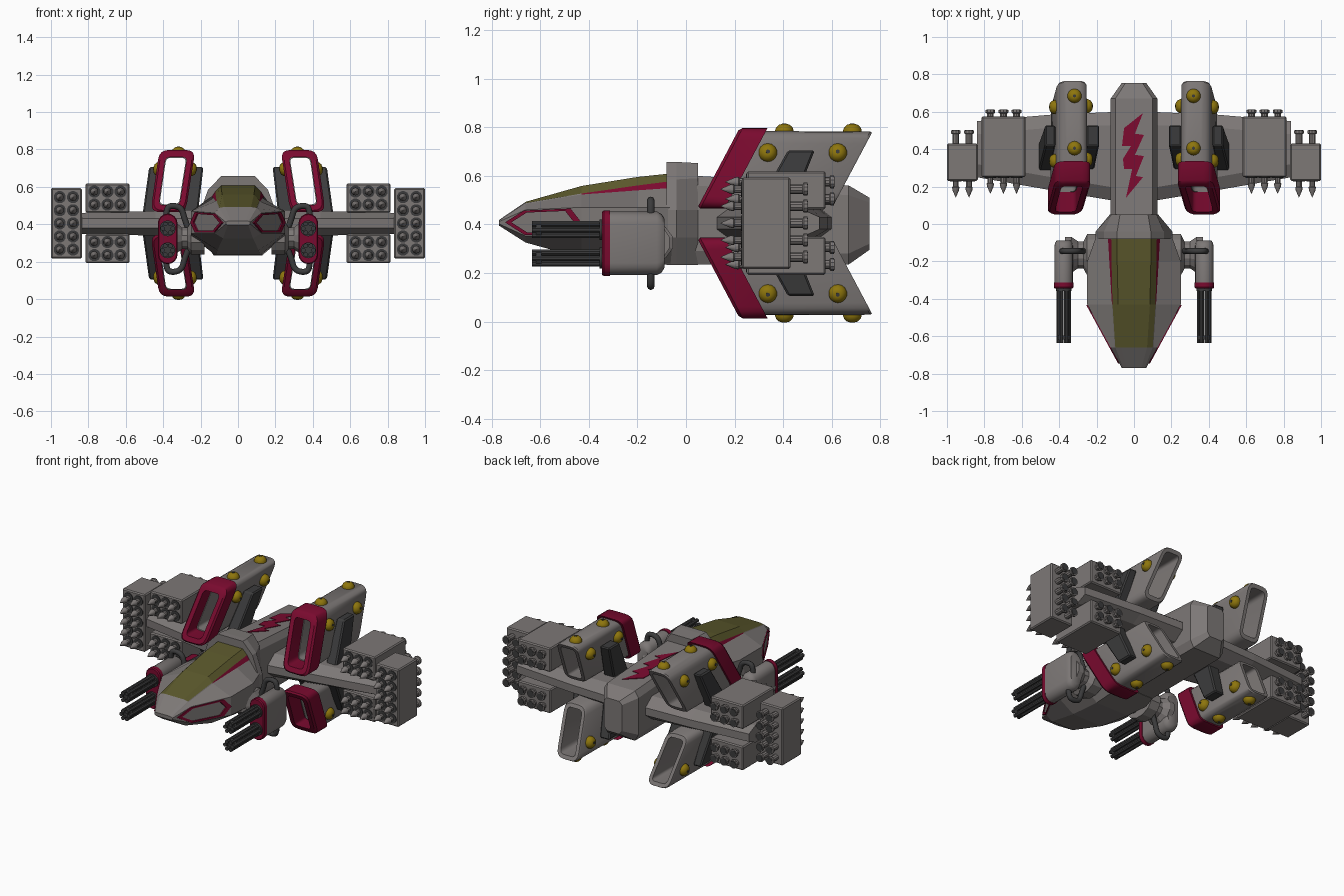
import bpy, bmesh, math
from mathutils import Vector as V

if "Cube" in bpy.data.objects:
    bpy.data.objects.remove(bpy.data.objects["Cube"])

ZC = 0.405  # height of the mirror plane for the engines and launchers


def mat(name, c):
    m = bpy.data.materials.new(name)
    m.diffuse_color = (*c, 1)
    m.use_nodes = True
    m.node_tree.nodes["Principled BSDF"].inputs["Base Color"].default_value = m.diffuse_color
    return m


GREY = mat("hull_grey", (0.205, 0.188, 0.183))
RED = mat("crimson", (0.195, 0.003, 0.028))
DARK = mat("dark_metal", (0.044, 0.044, 0.045))
GOLD = mat("gold", (0.27, 0.18, 0.004))
GLASS = mat("olive_glass", (0.105, 0.098, 0.025))


def finish(name, bm, mats, mirror="", smooth=0, bevel=0):
    bmesh.ops.recalc_face_normals(bm, faces=bm.faces)
    bmesh.ops.translate(bm, vec=(0, 0, -ZC), verts=bm.verts)
    me = bpy.data.meshes.new(name)
    bm.to_mesh(me)
    bm.free()
    ob = bpy.data.objects.new(name, me)
    bpy.context.collection.objects.link(ob)
    ob.location.z = ZC
    for m in mats:
        me.materials.append(m)
    if smooth:
        bpy.ops.object.select_all(action='DESELECT')
        ob.select_set(True)
        bpy.context.view_layer.objects.active = ob
        bpy.ops.object.shade_smooth_by_angle(angle=math.radians(smooth))
    if bevel:
        b = ob.modifiers.new("bevel", 'BEVEL')
        b.width, b.segments = bevel, 1
    if mirror:
        m = ob.modifiers.new("mirror", 'MIRROR')
        m.use_axis = ("x" in mirror, False, "z" in mirror)
        m.use_mirror_merge = False
    return ob


def loft(bm, rings, loop=False, rule=None):
    """Skin between rings of points; loop joins last ring to first."""
    vs = [[bm.verts.new(p) for p in r] for r in rings]
    n, k = len(vs[0]), len(vs)
    for i in range(k if loop else k - 1):
        a, b = vs[i], vs[(i + 1) % k]
        for j in range(n):
            f = bm.faces.new((a[j], a[(j + 1) % n], b[(j + 1) % n], b[j]))
            if rule:
                f.material_index = rule(i, j)
    if not loop:
        bm.faces.new(vs[0])
        bm.faces.new(vs[-1])


def box(bm, x0, x1, y0, y1, z0, z1):
    loft(bm, [[(x0, y0, z), (x1, y0, z), (x1, y1, z), (x0, y1, z)] for z in (z0, z1)])


def lathe(bm, prof, origin, axis, n=10):
    q = V(axis).to_track_quat('Z', 'Y')
    loft(bm, [[V(origin) + q @ V((r * math.cos(a), r * math.sin(a), t))
               for a in (2 * math.pi * (i + .5) / n for i in range(n))] for r, t in prof])


def sym(y, half):
    return [(x, y, z) for x, z in half] + [(-x, y, z) for x, z in reversed(half)]


# cockpit hull: glass canopy on top, red wedge below the glass
bm = bmesh.new()
loft(bm, [
    sym(-.77, [(.04, .418), (.058, .416), (.06, .414), (.065, .411), (.065, .402), (.055, .395)]),
    sym(-.66, [(.07, .493), (.10, .488), (.103, .484), (.125, .46), (.125, .352), (.08, .325)]),
    sym(-.43, [(.085, .558), (.115, .527), (.118, .523), (.25, .47), (.25, .35), (.11, .262)]),
    sym(-.20, [(.09, .595), (.12, .56), (.132, .54), (.25, .47), (.25, .335), (.12, .235)]),
    sym(-.06, [(.09, .61), (.122, .578), (.14, .55), (.20, .47), (.20, .335), (.13, .235)])],
    rule=lambda i, j: 2 if i >= 1 and j in (0, 10, 11) else 1 if i >= 2 and j in (1, 9) else 0)
finish("cockpit_hull", bm, [GREY, RED, GLASS])

# collar behind the canopy
bm = bmesh.new()
wide = [(.09, .657), (.16, .585), (.205, .46), (.205, .345), (.13, .233)]
loft(bm, [sym(-.08, wide), sym(-.04, wide),
          sym(.05, [(.075, .652), (.12, .59), (.13, .46), (.13, .345), (.1, .233)])])
finish("collar", bm, [GREY])

# rear spine
bm = bmesh.new()
loft(bm, [sym(.04, [(.1, .60), (.125, .56), (.125, .29), (.1, .235)]),
          sym(.67, [(.1, .56), (.125, .52), (.125, .28), (.1, .235)]),
          sym(.755, [(.045, .51), (.065, .49), (.065, .32), (.045, .295)])])
finish("rear_spine", bm, [GREY])

# lightning stripe on the spine
bolt = [(.048, .593), (-.053, .513), (-.064, .417), (-.016, .417), (-.059, .348), (-.053, .294),
        (-.01, .294), (-.043, .14), (.048, .25), (.01, .257), (.053, .363), (.005, .37),
        (.053, .476), (.005, .483)]
bm = bmesh.new()
loft(bm, [[(x, y, .6 - (y - .04) * .0635 + d) for x, y in bolt] for d in (-.004, .004)])
finish("lightning_stripe", bm, [RED])

# red outline panels on the nose sides
hexa = [(-.745, .408), (-.668, .457), (-.475, .465), (-.432, .41), (-.475, .357), (-.665, .357)]


def nose_ring(s, d):
    return [(.065 + (-.6 + (y + .6) * s + .77) * .544 + d, -.6 + (y + .6) * s, .41 + (z - .41) * s)
            for y, z in hexa]


bm = bmesh.new()
loft(bm, [nose_ring(1, .007), nose_ring(.82, .007), nose_ring(.82, -.002), nose_ring(1, -.002)], loop=True)
finish("nose_outline", bm, [RED], "x")

# wings
bm = bmesh.new()
rings = []
for x, yl, yt, t in ((.08, .12, .60, .078), (.44, .18, .585, .066), (.84, .25, .55, .056)):
    rings.append([(x, y, ZC + z) for y, z in (
        (yl, .025), (yl + .07, t), (yt - .07, t), (yt, .025),
        (yt, -.025), (yt - .07, -t), (yl + .07, -t), (yl, -.025))])
loft(bm, rings)
finish("wings", bm, [GREY], "x")

# engine tubes: raked, hollow, rounded parallelogram section
CORNERS = [V((.228, .797)), V((.42, .797)), V((.468, .465)), V((.28, .465))]


def section(inset, y0, r=.05):
    cs = []
    for i, p in enumerate(CORNERS):
        a, b = (CORNERS[i - 1] - p).normalized(), (CORNERS[(i + 1) % 4] - p).normalized()
        cs.append(p + (a + b) * inset / abs(a.cross(b)))
    out = []
    for i, p in enumerate(cs):
        a, b = p + (cs[i - 1] - p).normalized() * r, p + (cs[(i + 1) % 4] - p).normalized() * r
        for k in range(5):
            t = k / 4
            q = a * (1 - t) ** 2 + p * 2 * t * (1 - t) + b * t * t
            out.append((q.x, y0 + .53 * (q.y - .465), q.y))
    return out


bm = bmesh.new()
loft(bm, [section(.01, .045), section(0, .058), section(0, .16),
          section(.038, .16, .025), section(.038, .045, .025)], loop=True)
finish("engine_intake_rims", bm, [RED], "xz", 35)
bm = bmesh.new()
loft(bm, [section(.013, .15), section(.015, .59), section(.02, .60),
          section(.042, .60, .025), section(.042, .15, .025)], loop=True)
finish("engine_tubes", bm, [GREY], "xz", 35)

# dark blocks on both flanks of each engine
bm = bmesh.new()
for (a, b), (c, d) in (((.435, .51), (.42, .475)), ((.215, .295), (.185, .255))):
    loft(bm, [[(x0, y0, z), (x1, y0, z), (x1, y1, z), (x0, y1, z)] for x0, x1, y0, y1, z in (
        (a, b, .28, .43, .455), (c, d, .42, .53, .705))])
finish("engine_side_blocks", bm, [DARK], "xz", bevel=.008)

# gold bolts
dome = [(.038, -.012), (.038, .006), (.033, .018), (.022, .028), (.011, .031)]
bm, hub = bmesh.new(), bmesh.new()
for o, ax in [((.318, y, .782), (0, 0, 1)) for y in (.405, .685)] + \
             [((.421, y, .695), (.98, 0, .15)) for y in (.337, .625)] + \
             [((.253, y, .695), (-.98, 0, -.14)) for y in (.345, .63)]:
    lathe(bm, dome, o, ax, 14)
    lathe(hub, [(.009, .025), (.009, .033)], o, ax, 6)
finish("gold_bolts", bm, [GOLD], "xz", 40)
finish("bolt_sockets", hub, [DARK], "xz")

# missile launchers: box, missiles, dark sockets
TIP = [(.016, -.01), (.016, .03), (.021, .034), (.018, .05), (.001, .088)]


def launcher(name, dims, xs, zs, tail, mirror):
    x0, x1, y0, y1, z0, z1 = dims
    bm, ms, sk = bmesh.new(), bmesh.new(), bmesh.new()
    box(bm, *dims)
    for x in xs:
        for z in zs:
            lathe(ms, TIP, (x, y0, z), (0, -1, 0))
            lathe(ms, [(.019, -.01), (.019, tail - .02), (.027, tail - .015), (.027, tail)], (x, y1, z), (0, 1, 0))
            lathe(sk, [(.033, -.004), (.033, .004)], (x, y0, z), (0, -1, 0), 12)
            lathe(sk, [(.022, -.002), (.022, .002)], (x, y1 + tail, z), (0, 1, 0))
    finish(name, bm, [GREY], mirror, bevel=.007)
    finish(name + "_missiles", ms, [GREY], mirror, 35)
    finish(name + "_sockets", sk, [DARK], mirror)


launcher("inner_launcher", (.58, .815, .25, .575, .462, .618), (.628, .698, .768), (.505, .575), .035, "xz")
launcher("outer_launcher", (.835, 1.0, .23, .43, .217, .593), (.882, .953),
         [.265 + .07 * i for i in range(5)], .07, "x")

# gun pods
GX, GZ = .376, .322


def capsule(w, h, y):
    return [(GX + w * math.cos(a), y, GZ + (h - w) * (1 if i < 9 else -1) + w * math.sin(a))
            for i, a in enumerate([math.pi * k / 8 for k in range(9)] + [math.pi * (1 + k / 8) for k in range(9)])]


bm = bmesh.new()
loft(bm, [capsule(.05, .131, -.32), capsule(.05, .131, -.12), capsule(.045, .12, -.1), capsule(.038, .10, -.088)])
finish("gun_pods", bm, [GREY], "x", 35)
bm = bmesh.new()
loft(bm, [capsule(.047, .13, -.345), capsule(.053, .135, -.338), capsule(.053, .135, -.312)])
finish("gun_pod_rims", bm, [RED], "x", 35)

# pod brackets
bm = bmesh.new()
loft(bm, [[(x, -.165 + w * math.cos(a), .325 + h * math.sin(a)) for a in (math.pi * (k + .5) / 6 for k in range(12))]
          for x, w, h in ((.18, .115, .09), (.25, .115, .09), (.27, .075, .06), (.30, .075, .06), (.335, .1, .09), (.37, .1, .09))])
finish("gun_pod_brackets", bm, [GREY], "x")

# rotary barrels
bm = bmesh.new()
for z in (.378, .261):
    for k in range(6):
        a = math.pi * k / 3
        lathe(bm, [(.0125, 0), (.0125, .30)], (GX + .027 * math.cos(a), -.335, z + .027 * math.sin(a)), (0, -1, 0), 8)
    for t, r in ((0, .043), (.26, .034)):
        lathe(bm, [(r, t), (r, t + .022)], (GX, -.335, z), (0, -1, 0), 14)
finish("gun_barrels", bm, [DARK], "x", 35)

# feed hoses above and below each pod
for side in (-1, 1):
    for up in (-1, 1):
        cu = bpy.data.curves.new("feed_hose", 'CURVE')
        cu.dimensions = '3D'
        cu.bevel_depth, cu.bevel_resolution, cu.use_fill_caps = .016, 2, True
        sp = cu.splines.new('NURBS')
        pts = [(.385, .10), (.385, .165), (.35, .18), (.30, .165), (.285, .10), (.26, .04)]
        sp.points.add(len(pts) - 1)
        for p, (x, dz) in zip(sp.points, pts):
            p.co = (side * x, -.145, GZ + up * dz, 1)
        sp.order_u, sp.use_endpoint_u, sp.resolution_u = 3, True, 5
        cu.materials.append(DARK)
        bpy.context.collection.objects.link(bpy.data.objects.new("feed_hose", cu))
